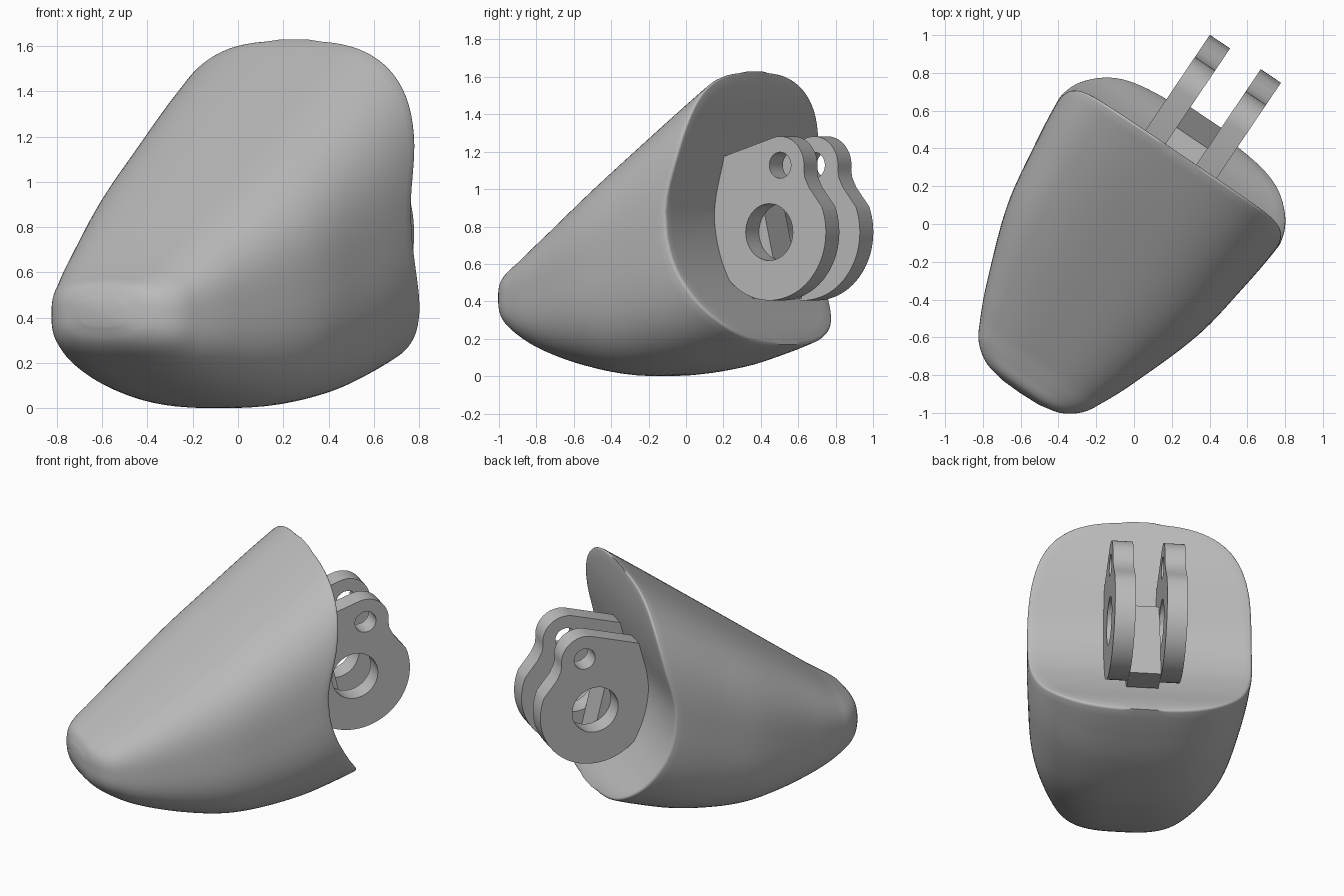
import bpy, bmesh, math
from mathutils import Vector

if "Cube" in bpy.data.objects:
    bpy.data.objects.remove(bpy.data.objects["Cube"])

TURN = math.radians(-34)
grey = bpy.data.materials.new("plain_grey")
grey.use_nodes = True
COLOUR = (0.5, 0.5, 0.5, 1)
grey.diffuse_color = COLOUR
grey.node_tree.nodes["Principled BSDF"].inputs["Base Color"].default_value = COLOUR


def curve(rows, x):
    """Smooth curve through rows of (x, value)."""
    x = min(max(x, rows[0][0]), rows[-1][0])
    i = 0
    while i < len(rows) - 2 and x > rows[i + 1][0]:
        i += 1

    def slope(k):
        a, b = rows[max(k - 1, 0)], rows[min(k + 1, len(rows) - 1)]
        return (b[1] - a[1]) / (b[0] - a[0])

    (x0, y0), (x1, y1) = rows[i], rows[i + 1]
    h = x1 - x0
    t = (x - x0) / h
    return ((2*t**3 - 3*t**2 + 1) * y0 + (t**3 - 2*t**2 + t) * h * slope(i)
            + (3*t**2 - 2*t**3) * y1 + (t**3 - t**2) * h * slope(i + 1))


def finish(bm, name, angle):
    bmesh.ops.recalc_face_normals(bm, faces=bm.faces)
    mesh = bpy.data.meshes.new(name)
    bm.to_mesh(mesh)
    bm.free()
    mesh.materials.append(grey)
    obj = bpy.data.objects.new(name, mesh)
    bpy.context.collection.objects.link(obj)
    obj.rotation_euler.z = TURN
    bpy.ops.object.select_all(action="DESELECT")
    obj.select_set(True)
    bpy.context.view_layer.objects.active = obj
    bpy.ops.object.shade_smooth_by_angle(angle=math.radians(angle))
    return obj


# Shell profiles along its length: half width, top and bottom height
WIDTH = [(-1.075, .12), (-1.05, .23), (-.98, .33), (-.88, .39), (-.71, .466),
         (-.3, .61), (.03, .667), (.32, .70), (.7, .71)]
TOP = [(-1.075, .48), (-1.05, .54), (-.98, .59), (-.88, .655), (-.3, 1.08),
       (.445, 1.63), (.7, 1.8)]
BOTTOM = [(-1.075, .36), (-1.05, .3), (-.98, .235), (-.8, .135), (-.5, .045),
          (-.17, 0), (.2, .035), (.5, .115), (.7, .185)]
# Hollowed back face: depth by height
BACK = [(.1, .69), (.25, .61), (.4, .5), (.6, .39), (.8, .34), (.95, .345),
        (1.18, .40), (1.4, .435), (1.63, .445), (1.9, .445)]
SIDES, RINGS, FILLS = 96, 44, 12


def section(v, a):
    """Point on the rounded-rectangle section at length v."""
    n = 2 / 2.9
    c, s = math.cos(a), math.sin(a)
    top, low = curve(TOP, v), curve(BOTTOM, v)
    return Vector((curve(WIDTH, v) * math.copysign(abs(c)**n, c), v,
                   (top + low) / 2 + (top - low) / 2 * math.copysign(abs(s)**n, s)))


def rear_limit(a):
    lo, hi = 0.0, 0.7
    for _ in range(30):
        mid = (lo + hi) / 2
        if mid < curve(BACK, section(mid, a).z):
            lo = mid
        else:
            hi = mid
    return lo


# Shell
bm = bmesh.new()
start = WIDTH[0][0]
angles = [2 * math.pi * (i + .5) / SIDES for i in range(SIDES)]
ends = [rear_limit(a) for a in angles]
rings = []
for k in range(RINGS + 1):
    s = (k / RINGS)**1.7
    rings.append([bm.verts.new(section(start + (e - start) * s, a))
                  for a, e in zip(angles, ends)])
rim = [v.co.copy() for v in rings[-1]]
mid_z = .85
for k in range(1, FILLS):
    f = 1 - k / FILLS
    ring = []
    for p in rim:
        z = mid_z + (p.z - mid_z) * f
        ring.append(bm.verts.new((p.x * f, curve(BACK, z), z)))
    rings.append(ring)
for r0, r1 in zip(rings, rings[1:]):
    for i in range(SIDES):
        j = (i + 1) % SIDES
        bm.faces.new((r0[i], r0[j], r1[j], r1[i]))
for ring, tip in ((rings[0], (0, start - .004, .42)),
                  (rings[-1], (0, curve(BACK, mid_z), mid_z))):
    centre = bm.verts.new(tip)
    for i in range(SIDES):
        bm.faces.new((ring[i], ring[(i + 1) % SIDES], centre))
# Softened rim
rim_edges = [bm.edges.get((rings[RINGS][i], rings[RINGS][(i + 1) % SIDES]))
             for i in range(SIDES)]
bmesh.ops.bevel(bm, geom=rim_edges, offset=.018, segments=3, profile=.5,
                affect="EDGES")
finish(bm, "shell", 60)


def arc(cy, cz, r, a0, a1, steps):
    return [(cy + r * math.cos(math.radians(a0 + (a1 - a0) * i / steps)),
             cz + r * math.sin(math.radians(a0 + (a1 - a0) * i / steps)))
            for i in range(steps + 1)]


def plate(name, loops, x0, x1):
    """Flat plate with holes, standing lengthwise between x0 and x1."""
    bm = bmesh.new()
    edges = []
    for pts in loops:
        vs = [bm.verts.new((x0, y, z)) for y, z in pts]
        edges += [bm.edges.new((a, b)) for a, b in zip(vs, vs[1:] + vs[:1])]
    bmesh.ops.triangle_fill(bm, use_beauty=True, edges=edges, normal=(1, 0, 0))
    out = bmesh.ops.extrude_face_region(bm, geom=bm.faces[:],
                                        use_keep_orig=True)
    moved = [g for g in out["geom"] if isinstance(g, bmesh.types.BMVert)]
    bmesh.ops.translate(bm, verts=moved, vec=(x1 - x0, 0, 0))
    return finish(bm, name, 30)


# Mounting lugs with pivot and pin holes
outline = (arc(.69, .77, .365, -140, 22, 36)
           + [(.985, .96), (.945, 1.01), (.918, 1.065)]
           + arc(.76, 1.128, .154, -8, 103, 16)
           + [(.40, 1.176), (.28, 1.12), (.28, .6)])
pivot_hole = arc(.69, .77, .152, 0, 352.5, 47)
pin_hole = arc(.76, 1.128, .07, 0, 345, 23)
for side, name in ((1, "left_lug"), (-1, "right_lug")):
    plate(name, [outline, pivot_hole, pin_hole], side * .098, side * .227)

# Sloping web between the lugs
plate("lug_web", [[(.28, .97), (.55, .97), (.68, .415), (.5, .415), (.3, .6)]],
      -.1, .1)
